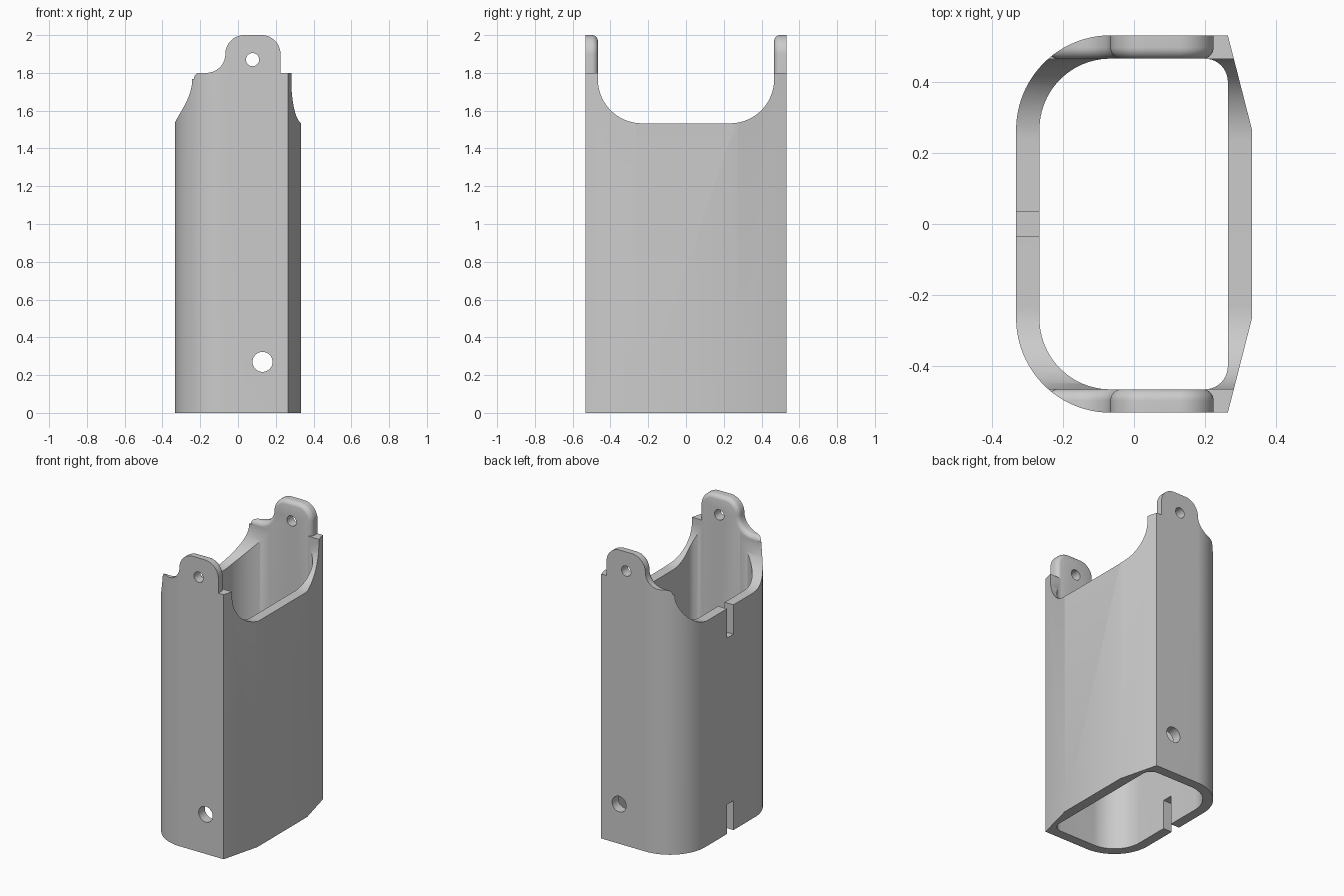
import bpy
import bmesh
from math import cos, sin, radians

if "Cube" in bpy.data.objects:
    bpy.data.objects.remove(bpy.data.objects["Cube"], do_unlink=True)

WALL_Y, INNER_Y = 0.533, 0.467
ROUND = 0.033


def arc(cx, cy, r, start, end, n=16):
    steps = [radians(start + (end - start) * i / n) for i in range(n + 1)]
    return [(cx + r * cos(a), cy + r * sin(a)) for a in steps]


def loft(name, rings):
    """Closed solid through a list of matching rings of 3D points."""
    bm = bmesh.new()
    loops = [[bm.verts.new(p) for p in ring] for ring in rings]
    for a, b in zip(loops, loops[1:]):
        for i in range(len(a)):
            j = (i + 1) % len(a)
            bm.faces.new((a[i], a[j], b[j], b[i]))
    bm.faces.new(loops[0])
    bm.faces.new(loops[-1])
    bmesh.ops.recalc_face_normals(bm, faces=bm.faces)
    mesh = bpy.data.meshes.new(name)
    bm.to_mesh(mesh)
    bm.free()
    obj = bpy.data.objects.new(name, mesh)
    bpy.context.collection.objects.link(obj)
    return obj


def prism(name, pts, axis, lo, hi):
    place = {"x": lambda u, v, h: (h, u, v),
             "y": lambda u, v, h: (u, h, v),
             "z": lambda u, v, h: (u, v, h)}[axis]
    return loft(name, [[place(u, v, h) for u, v in pts] for h in (lo, hi)])


def rect(u0, u1, v0, v1):
    return [(u0, v0), (u1, v0), (u1, v1), (u0, v1)]


def mirrored(half):
    """Complete a half outline across its first coordinate's or y axis."""
    return half + [(x, -y) for x, y in reversed(half)]


def combine(target, tool, operation):
    tool.hide_render = True
    mod = target.modifiers.new(operation.title(), "BOOLEAN")
    mod.operation, mod.solver, mod.object = operation, "EXACT", tool
    bpy.context.view_layer.objects.active = target
    bpy.ops.object.modifier_apply(modifier=mod.name)
    bpy.data.objects.remove(tool, do_unlink=True)


# Sleeve: rounded on the left wall, bevelled flats on the right wall
outer = mirrored([(0.333, 0.267), (0.265, WALL_Y)]
                 + arc(-0.066, 0.266, 0.267, 90, 180, 24))
body = prism("sleeve_body", outer, "z", 0, 2.0)


# Envelope giving the lug outline, with inner edges rounded over
def lug_outline(d):
    return ([(0.4, -0.1), (0.4, 1.8), (0.225 - d, 1.8)]
            + arc(0.125, 1.9, 0.1 - d, 0, 90)
            + arc(0.033, 1.9, 0.1 - d, 90, 180)
            + arc(-0.167, 1.9, 0.1 + d, 0, -90)
            + arc(-0.212, 1.767, max(ROUND - d, 0.0005), 90, 180, 8)
            + [(-0.4, 1.767), (-0.4, -0.1)])


stations = [(0.6, 0)]
for y, inset in arc(INNER_Y - 0.001 + ROUND, ROUND, ROUND, 270, 180, 8):
    stations.append((y, ROUND - inset))
# inset grows from zero on the flat to the full radius at the inner face
stations = [(0.6, 0)] + [(y, d) for (y, _), d in zip(
    stations[1:], [ROUND * (1 - cos(radians(90 * i / 8))) for i in range(9)])]
full = [(-y, d) for y, d in stations] + list(reversed(stations))
envelope = loft("lug_envelope",
                [[(x, y, z) for x, z in lug_outline(d)] for y, d in full])
combine(body, envelope, "INTERSECT")

# Hollow interior, open at both ends
inner = mirrored(arc(0.2, INNER_Y - 0.065, 0.065, 0, 90, 10)
                 + arc(-0.067, 0.267, 0.2, 90, 180, 24))
combine(body, prism("bore", inner, "z", -0.2, 2.2), "DIFFERENCE")

# Saddle cut across both side walls
w, r, floor = 0.4665, 0.233, 1.533
saddle = ([(-w, 2.2)] + arc(r - w, floor + r, r, 180, 270, 24)
          + arc(w - r, floor + r, r, 270, 360, 24) + [(w, 2.2)])
combine(body, prism("saddle_cut", saddle, "x", -0.6, 0.6), "DIFFERENCE")

# Pin holes through front and back, and slots in the left-hand wall
for x, z, radius in ((0.077, 1.87, 0.035), (0.13, 0.27, 0.053)):
    circle = arc(x, z, radius, 0, 360, 32)[:-1]
    combine(body, prism("pin_hole", circle, "y", -0.7, 0.7), "DIFFERENCE")
for low, high in ((-0.1, 0.2), (floor - 0.2, 1.7)):
    slot = rect(-0.035, 0.035, low, high)
    combine(body, prism("wall_slot", slot, "x", -0.45, -0.2), "DIFFERENCE")

# Plain grey finish
grey = bpy.data.materials.new("plain_grey")
grey.use_nodes = True
colour = (0.6, 0.6, 0.6, 1)
grey.diffuse_color = colour
grey.node_tree.nodes["Principled BSDF"].inputs["Base Color"].default_value = colour
body.data.materials.clear()
body.data.materials.append(grey)
for poly in body.data.polygons:
    poly.material_index = 0

bpy.ops.object.select_all(action="DESELECT")
body.select_set(True)
bpy.context.view_layer.objects.active = body
bpy.ops.object.shade_smooth_by_angle(angle=radians(30))
